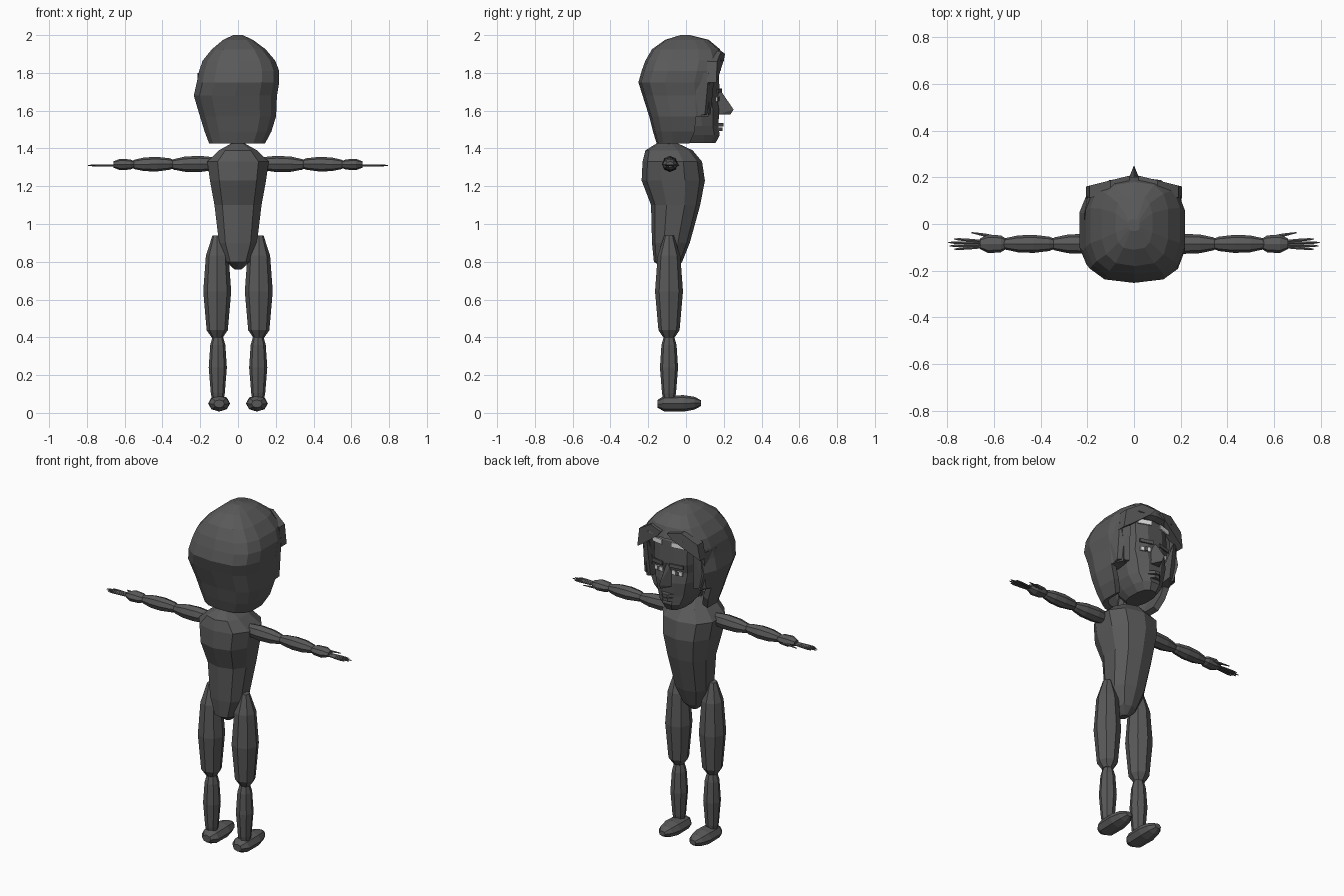
import bpy, bmesh, math
from mathutils import Vector

cube = bpy.data.objects.get("Cube")
if cube:
    bpy.data.objects.remove(cube)


def material(name, value):
    m = bpy.data.materials.new(name)
    m.use_nodes = True
    colour = (value, value, value, 1)
    m.diffuse_color = colour
    m.node_tree.nodes["Principled BSDF"].inputs["Base Color"].default_value = colour
    return m


GREY = material("dark grey", 0.1)
WHITE = material("pale white", 0.8)


def finish(name, bm, mat=GREY):
    bmesh.ops.recalc_face_normals(bm, faces=bm.faces)
    mesh = bpy.data.meshes.new(name)
    bm.to_mesh(mesh)
    bm.free()
    mesh.materials.append(mat)
    obj = bpy.data.objects.new(name, mesh)
    bpy.context.collection.objects.link(obj)
    return obj


def skin(bm, rings, caps=True):
    """Join rings of points with quads."""
    loops = [[bm.verts.new(p) for p in ring] for ring in rings]
    n = len(loops[0])
    for a, b in zip(loops, loops[1:]):
        for i in range(n):
            j = (i + 1) % n
            bm.faces.new((a[i], a[j], b[j], b[i]))
    if caps:
        bm.faces.new(loops[0])
        bm.faces.new(loops[-1])


def spow(v, p):
    return math.copysign(abs(v) ** p, v)


def section(z, half, back, front, n, p, shift=0):
    """Level rounded-box ring between back and front."""
    mid, deep = (back + front) / 2, (front - back) / 2
    angles = [math.tau * (i + 0.5) / n for i in range(n)]
    return [(shift + half * spow(math.cos(a), p), mid + deep * spow(math.sin(a), p), z)
            for a in angles]


def limb(name, start, end, profile, n=8, flat=1):
    """Tapered limb: profile is (fraction, radius) pairs."""
    start, end = Vector(start), Vector(end)
    d = (end - start).normalized()
    u = d.cross(Vector((0, 1, 0)) if abs(d.y) < 0.9 else Vector((1, 0, 0))).normalized()
    v = d.cross(u)
    bm = bmesh.new()
    skin(bm, [[start.lerp(end, t) + r * (u * flat * math.cos(a) + v * math.sin(a))
               for a in (math.tau * i / n for i in range(n))] for t, r in profile])
    return finish(name, bm)


def solid(name, points, mat=GREY):
    bm = bmesh.new()
    for p in points:
        bm.verts.new(p)
    bmesh.ops.convex_hull(bm, input=bm.verts)
    return finish(name, bm, mat)


# Torso and neck
bm = bmesh.new()
skin(bm, [section(z, h, b, f, 10, 0.85) for z, h, b, f in (
    (0.76, 0.02, -0.11, -0.06), (0.8, 0.065, -0.17, -0.02), (0.9, 0.105, -0.18, 0.02),
    (1.1, 0.13, -0.185, 0.075), (1.23, 0.155, -0.235, 0.1), (1.33, 0.17, -0.23, 0.085),
    (1.39, 0.105, -0.215, 0.035), (1.43, 0.03, -0.15, -0.05))])
finish("torso", bm)
limb("neck", (0, -0.11, 1.38), (0, -0.06, 1.5), ((0, 0.045), (0.5, 0.038), (1, 0.045)))

# Limbs on both sides
bulge = ((0, 0.024), (0.1, 0.034), (0.4, 0.043), (0.7, 0.04), (0.92, 0.028), (1, 0.018))
for side, s in (("left", 1), ("right", -1)):
    limb(side + "_upper_arm", (s * 0.1, -0.085, 1.32), (s * 0.36, -0.085, 1.315), bulge)
    limb(side + "_forearm", (s * 0.34, -0.085, 1.318), (s * 0.565, -0.085, 1.315),
         [(t, r * 0.9) for t, r in bulge])
    limb(side + "_palm", (s * 0.54, -0.085, 1.315), (s * 0.66, -0.085, 1.315),
         ((0, 0.018), (0.25, 0.036), (0.7, 0.04), (1, 0.022)), 8, 0.75)
    for i, (y, tip) in enumerate(((-0.064, 0.77), (-0.079, 0.795), (-0.094, 0.79), (-0.108, 0.77))):
        limb(f"{side}_finger_{i + 1}", (s * 0.63, y * 0.5 - 0.043, 1.311), (s * tip, y, 1.31),
             ((0, 0.006), (0.5, 0.007), (0.85, 0.006), (1, 0.002)), 6, 0.8)
    limb(side + "_thumb", (s * 0.58, -0.058, 1.312), (s * 0.695, -0.037, 1.311),
         ((0, 0.006), (0.5, 0.008), (1, 0.003)), 6, 0.8)
    limb(side + "_thigh", (s * 0.11, -0.09, 0.4), (s * 0.11, -0.09, 0.94),
         ((0, 0.03), (0.07, 0.056), (0.45, 0.074), (0.8, 0.06), (1, 0.025)))
    limb(side + "_shin", (s * 0.107, -0.09, 0.07), (s * 0.107, -0.09, 0.41),
         ((0, 0.03), (0.1, 0.037), (0.5, 0.048), (0.85, 0.04), (1, 0.026)))
    limb(side + "_foot", (s * 0.1, -0.15, 0.048), (s * 0.1, 0.08, 0.052),
         ((0, 0.028), (0.15, 0.055), (0.6, 0.058), (0.85, 0.045), (1, 0.02)), 8, 0.75)

# Face and skull
bm = bmesh.new()
skin(bm, [section(z, h, b, f, 12, 0.8) for z, h, b, f in (
    (1.43, 0.055, -0.04, 0.16), (1.47, 0.085, -0.08, 0.182), (1.52, 0.11, -0.1, 0.175),
    (1.6, 0.13, -0.12, 0.18), (1.66, 0.138, -0.13, 0.17), (1.71, 0.142, -0.13, 0.182),
    (1.84, 0.14, -0.13, 0.175), (1.91, 0.1, -0.1, 0.12))])
finish("head", bm)
solid("nose", [(0, 0.17, 1.72), (0, 0.195, 1.69), (0, 0.252, 1.605), (0, 0.235, 1.58),
               (0.034, 0.165, 1.58), (-0.034, 0.165, 1.58), (0.016, 0.16, 1.7), (-0.016, 0.16, 1.7)])
for name, z, y in (("upper_lip", 1.525, 0.198), ("lower_lip", 1.502, 0.194)):
    solid(name, [(x, yy, z + dz) for dz in (-0.009, 0.009)
                 for x, yy in ((-0.045, 0.165), (0.045, 0.165), (0.015, y), (-0.015, y))])


def plate(name, s, z, inner, outer, tall, y, slant, mat):
    """Thin face detail following the turn of the cheek."""
    corners = [(inner, y, -tall * 0.7), (outer, y - slant, -tall), (outer, y - slant, tall * 0.7),
               (inner, y, tall)]
    solid(name, [(s * x, yy + d, z + dz) for x, yy, dz in corners for d in (0, 0.008)], mat)


for side, s in (("left", 1), ("right", -1)):
    plate(side + "_eye", s, 1.662, 0.03, 0.09, 0.014, 0.17, 0.014, WHITE)
    plate(side + "_iris", s, 1.662, 0.05, 0.068, 0.014, 0.168, 0.004, GREY)
    plate(side + "_brow", s, 1.705, 0.022, 0.1, 0.012, 0.182, 0.018, GREY)
    plate(side + "_forehead_patch", s, 1.825, 0.03, 0.105, 0.016, 0.176, 0.02, WHITE)

# Hair shell, open around the face
bm = bmesh.new()
skin(bm, [section(z, h, b, f, 14, 0.68, x) for z, h, b, f, x in (
    (1.425, 0.15, -0.155, 0.1, -0.005), (1.49, 0.18, -0.175, 0.15, 0), (1.57, 0.205, -0.195, 0.17, 0),
    (1.68, 0.224, -0.23, 0.18, -0.014), (1.75, 0.222, -0.252, 0.185, 0),
    (1.81, 0.216, -0.235, 0.195, 0.006), (1.865, 0.195, -0.215, 0.202, 0.005),
    (1.925, 0.145, -0.18, 0.18, 0.004), (1.975, 0.08, -0.11, 0.12, 0), (2.0, 0.025, -0.03, 0.02, 0))])


def in_opening(f):
    c = f.calc_center_median()
    limit = 0.0 if c.z < 1.56 else 0.12
    return c.z < 1.86 and c.y > limit


bmesh.ops.delete(bm, geom=[f for f in bm.faces if in_opening(f) or f.normal.z < -0.9 or
                           all(v.co.z < 1.43 for v in f.verts)], context="FACES")
hair = finish("hair", bm)
shell = hair.modifiers.new("thickness", "SOLIDIFY")
shell.thickness = 0.035
shell.offset = -1

# Swept fringe locks and side locks
for s, drop in ((1, 0.05), (-1, 0.03)):
    side = "left" if s > 0 else "right"
    solid(side + "_fringe_lock", [(s * x, y, z) for x, z in (
        (0.02, 1.9), (0.1, 1.915), (0.19, 1.86), (0.205, 1.8 - drop), (0.16, 1.83 - drop), (0.05, 1.865))
        for y in (0.15 - x * 0.2, 0.212 - x * 0.25)])
    solid(side + "_side_lock", [(s * x, y, z) for x, y, z in (
        (0.2, 0.12, 1.8), (0.215, 0.02, 1.8), (0.15, 0.15, 1.78), (0.2, 0.1, 1.58), (0.19, 0.0, 1.56),
        (0.14, 0.13, 1.58), (0.14, 0.0, 1.56))])
